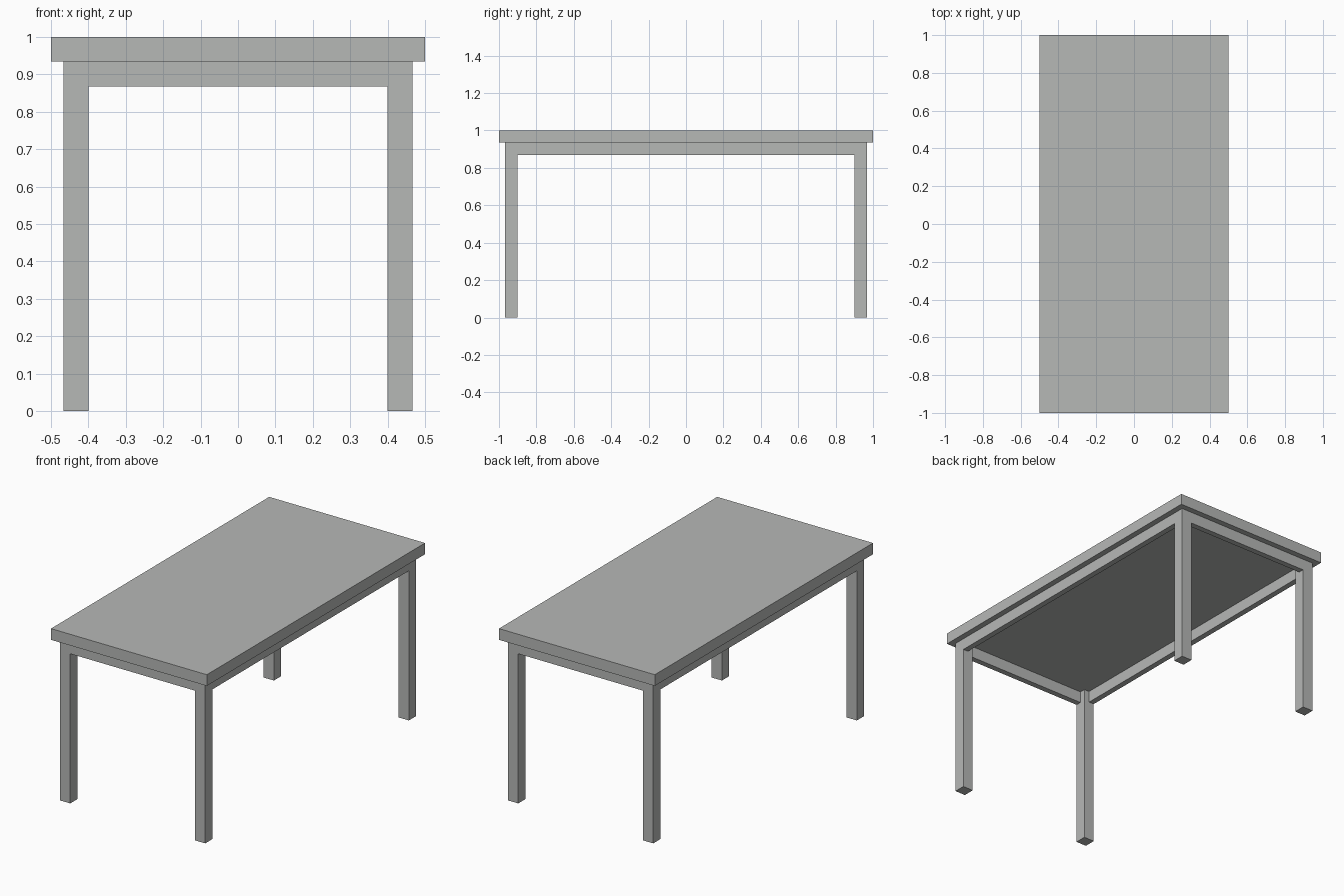
import bpy

if "Cube" in bpy.data.objects:
    bpy.data.objects.remove(bpy.data.objects["Cube"])

# One painted grey for the whole table
grey = bpy.data.materials.new("light grey")
grey.diffuse_color = (0.47, 0.48, 0.47, 1.0)
grey.use_nodes = True
grey.node_tree.nodes["Principled BSDF"].inputs["Base Color"].default_value = grey.diffuse_color


def box(name, lo, hi):
    """Axis-aligned box between two corners."""
    bpy.ops.mesh.primitive_cube_add(size=1, location=[(a + b) / 2 for a, b in zip(lo, hi)])
    obj = bpy.context.object
    obj.name = name
    obj.scale = [b - a for a, b in zip(lo, hi)]
    bpy.ops.object.transform_apply(location=False, rotation=False, scale=True)
    obj.data.materials.append(grey)
    return obj


OUT_X, OUT_Y = 0.4665, 0.9665      # outer faces of the frame
LEG, RAIL = 0.0667, 0.0333         # leg width, rail thickness
UNDER, RAIL_LOW = 0.935, 0.868     # underside of the top, bottom of the rails
IN_X, IN_Y = OUT_X - LEG, OUT_Y - LEG

# Table top
box("table_top", (-0.5, -1, UNDER), (0.5, 1, 1))

# Legs
for sy, end in ((-1, "front"), (1, "back")):
    for sx, side in ((-1, "left"), (1, "right")):
        xs = sorted((sx * IN_X, sx * OUT_X))
        ys = sorted((sy * IN_Y, sy * OUT_Y))
        box(f"{end}_{side}_leg", (xs[0], ys[0], 0), (xs[1], ys[1], UNDER))

# Rails flush with the outer leg faces
for s, end, side in ((-1, "front", "left"), (1, "back", "right")):
    ys = sorted((s * (OUT_Y - RAIL), s * OUT_Y))
    box(f"{end}_rail", (-IN_X, ys[0], RAIL_LOW), (IN_X, ys[1], UNDER))
    xs = sorted((s * (OUT_X - RAIL), s * OUT_X))
    box(f"{side}_rail", (xs[0], -IN_Y, RAIL_LOW), (xs[1], IN_Y, UNDER))
